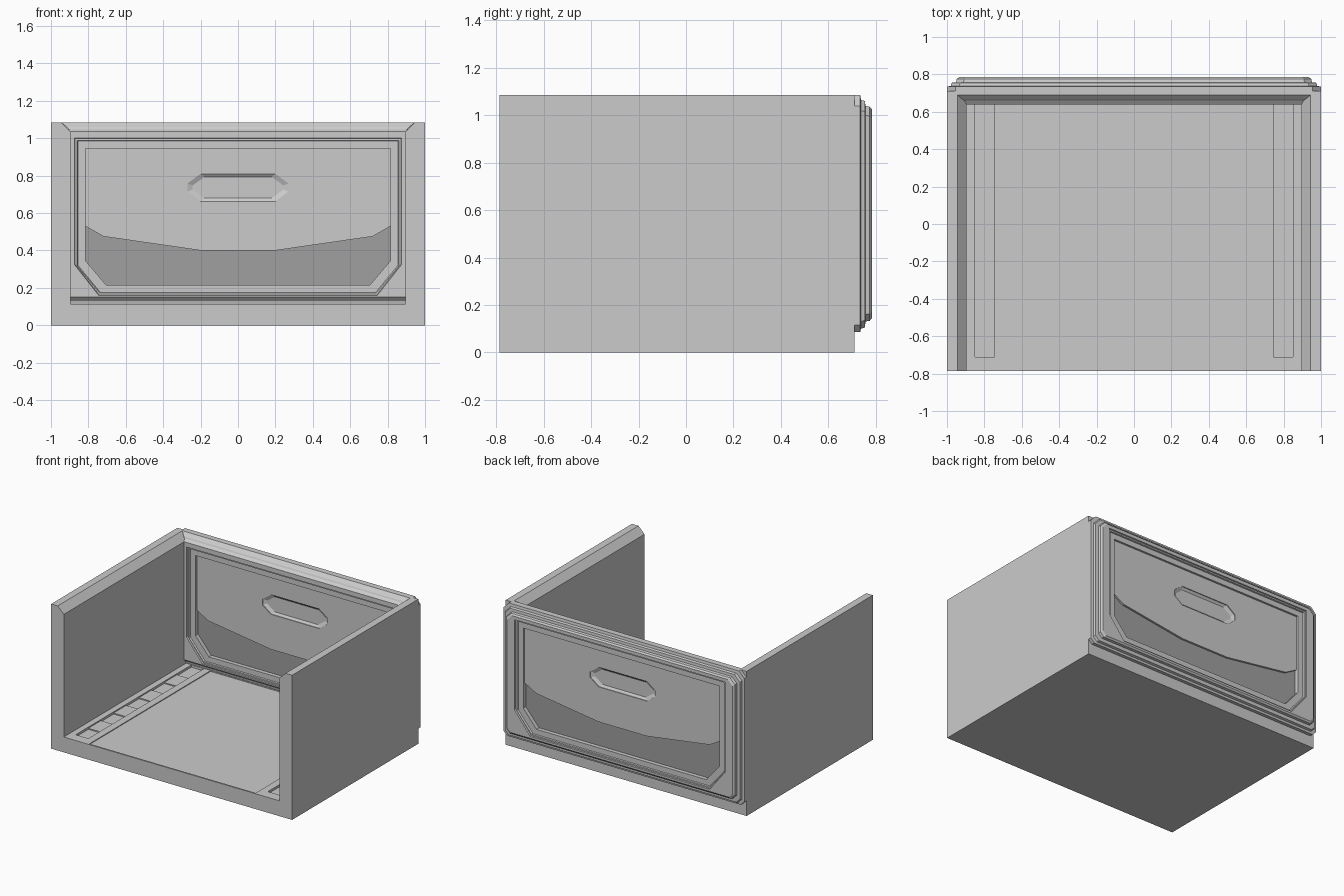
import bpy, bmesh

if "Cube" in bpy.data.objects:
    bpy.data.objects.remove(bpy.data.objects["Cube"])


def material(name, v):
    m = bpy.data.materials.new(name)
    m.diffuse_color = (v, v, v, 1)
    m.use_nodes = True
    m.node_tree.nodes["Principled BSDF"].inputs["Base Color"].default_value = m.diffuse_color
    return m


def loft(name, loops, closed=False, mat=None):
    """Skin a list of matching point loops; cap the ends unless closed."""
    bm = bmesh.new()
    rings = [[bm.verts.new(p) for p in loop] for loop in loops]
    n = len(rings[0])
    pairs = list(zip(rings, rings[1:]))
    if closed:
        pairs.append((rings[-1], rings[0]))
    else:
        bm.faces.new(rings[0])
        bm.faces.new(rings[-1][::-1])
    for a, b in pairs:
        for i in range(n):
            j = (i + 1) % n
            bm.faces.new((a[i], a[j], b[j], b[i]))
    bmesh.ops.remove_doubles(bm, verts=bm.verts, dist=1e-5)
    bmesh.ops.recalc_face_normals(bm, faces=bm.faces)
    me = bpy.data.meshes.new(name)
    bm.to_mesh(me)
    bm.free()
    ob = bpy.data.objects.new(name, me)
    bpy.context.collection.objects.link(ob)
    if mat:
        me.materials.append(mat)
    return ob


def extrude(name, pts, y0, y1, mat=None):
    return loft(name, [[(x, y, z) for x, z in pts] for y in (y0, y1)], mat=mat)


def box(name, x0, x1, y0, y1, z0, z1, mat=None):
    return extrude(name, [(x0, z0), (x1, z0), (x1, z1), (x0, z1)], y0, y1, mat)


def octo(w, z0, z1, y, top=(0, 0), low=(0, 0)):
    """Eight-point frame loop with separate upper and lower corner cuts."""
    half = [(w - low[0], z0), (w, z0 + low[1]), (w, z1 - top[1]), (w - top[0], z1)]
    return [(x, y, z) for x, z in half + [(-x, z) for x, z in half[::-1]]]


def cut(ob, cutter):
    cutter.hide_render = True
    cutter.hide_viewport = True
    m = ob.modifiers.new(cutter.name, 'BOOLEAN')
    m.operation = 'DIFFERENCE'
    m.solver = 'EXACT'
    m.object = cutter


def mirrored(half):
    return half + [(-x, z) for x, z in half[::-1]]


dark = material("dark_grey", 0.35)
pale = material("pale_grey", 0.9)

# Floor and side walls in one profile with chamfered inner top edges
shell = extrude("floor_and_side_walls", mirrored(
    [(1, 0), (1, 1.085), (.945, 1.085), (.895, 1.035), (.895, .115)]), -.787, .71)
cut(shell, box("floor_recess_cutter", -.69, .69, -.775, .66, .109, .2))

# Inset floor strips with alternating pads
for s, side in ((-1, "left"), (1, "right")):
    a, b = sorted((s * .745, s * .85))
    cut(shell, box(side + "_strip_cutter", a, b, -.71, .66, .098, .2))
    for i in range(4):
        y = -.56 + .3 * i
        box(f"{side}_floor_pad_{i + 1}", a, b, y, y + .15, .09, .106, pale)

# Back wall frame: inner steps, top moulding, stepped outer border, window steps
c1, c2, c3 = (.11, .13), (.12, .145), (.13, .165)
loft("back_wall_frame", [
    octo(.815, .215, .945, .70, low=c1),
    octo(.815, .215, .945, .66, low=c1),
    octo(.855, .175, .985, .66, low=c2),
    octo(.860, .172, .988, .65, low=c2),
    octo(.872, .162, .998, .65, low=c3),
    octo(.875, .160, 1.00, .64, low=c3),
    octo(.897, .150, 1.035, .64),
    octo(.905, .130, 1.050, .66),
    octo(.915, .110, 1.060, .665),
    octo(.945, .090, 1.085, .69),
    octo(.945, .090, 1.085, .709),
    octo(1.0, .085, 1.085, .709, (.045, .045), (.03, .03)),
    octo(1.0, .085, 1.085, .735, (.045, .045), (.03, .03)),
    octo(.980, .100, 1.065, .738, (.045, .045), (.03, .03)),
    octo(.975, .105, 1.060, .755, (.045, .045), (.03, .03)),
    octo(.952, .130, 1.040, .757, (.04, .04), (.03, .03)),
    octo(.948, .133, 1.036, .775, (.04, .04), (.03, .03)),
    octo(.935, .145, 1.025, .785, (.04, .04), (.03, .03)),
    octo(.875, .160, 1.00, .785, low=c3),
    octo(.872, .162, .998, .775, low=c3),
    octo(.860, .172, .988, .775, low=c2),
    octo(.855, .175, .985, .765, low=c2),
    octo(.815, .215, .945, .765, low=c1),
], closed=True)

# Window: upper panel with a dipped lower edge, dark lower panel set back
panel = extrude("upper_panel", mirrored(
    [(.2, .40), (.72, .475), (.816, .53), (.816, .946)]), .675, .75)
loft("lower_panel", [octo(.816, .214, .56, y, low=c1) for y in (.69, .735)], mat=dark)

# Octagonal grip recess on both faces of the upper panel
for side, y, d in (("inner", .675, 1), ("outer", .75, -1)):
    wide, small = ((.07, .052), (.062, .045))
    cut(panel, loft(side + "_grip_cutter", [
        octo(.27, .663, .81, y - d * .02, wide, wide),
        octo(.27, .663, .81, y + d * .006, wide, wide),
        octo(.242, .680, .793, y + d * .018, small, small)]))
